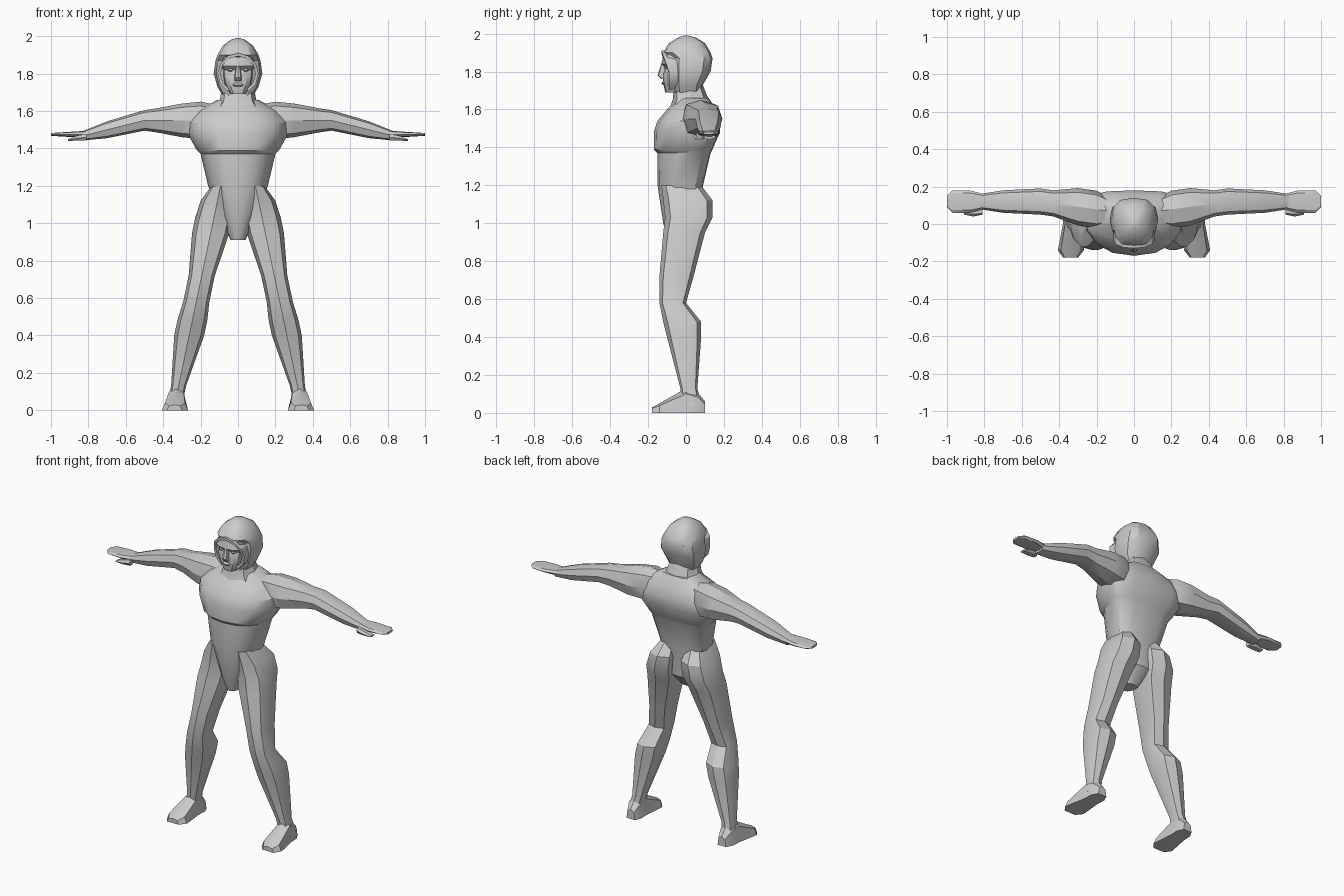
import bpy, bmesh, math
from mathutils import Vector

cube = bpy.data.objects.get("Cube")
if cube:
    bpy.data.objects.remove(cube, do_unlink=True)

grey = (.6, .6, .6, 1)
clay = bpy.data.materials.new("clay_grey")
clay.use_nodes = True
clay.diffuse_color = grey
clay.node_tree.nodes["Principled BSDF"].inputs["Base Color"].default_value = grey


def rounded(sine, power):
    """Square off a circle coordinate while keeping its sign."""
    return math.copysign(abs(sine) ** power, sine)


def outline(centre, half, low, high, sides, middle, low_power, high_power):
    """Rounded section from low to high, widest at the middle fraction."""
    points = []
    widest = low + (high - low) * middle
    for i in range(sides):
        angle = math.tau * i / sides
        cosine, sine = math.cos(angle), math.sin(angle)
        power = high_power if sine > 0 else low_power
        reach = high - widest if sine > 0 else widest - low
        points.append((centre + half * rounded(cosine, power),
                       widest + reach * rounded(sine, power)))
    return points


def place(axis, at, across, along):
    """Put a section point in space, the section lying across the axis."""
    if axis == "x":
        return Vector((at, across, along))
    if axis == "y":
        return Vector((across, at, along))
    return Vector((across, along, at))


def skin(name, rings, side=1):
    """Join rings of points into one closed body."""
    bm = bmesh.new()
    loops = []
    for ring in rings:
        loops.append([bm.verts.new((point.x * side, point.y, point.z)) for point in ring])
    for first, second in zip(loops, loops[1:]):
        for i, corner in enumerate(first):
            bm.faces.new((first[i - 1], corner, second[i], second[i - 1]))
    bm.faces.new(loops[0])
    bm.faces.new(loops[-1])
    bmesh.ops.recalc_face_normals(bm, faces=bm.faces)
    mesh = bpy.data.meshes.new(name)
    bm.to_mesh(mesh)
    bm.free()
    mesh.materials.append(clay)
    body = bpy.data.objects.new(name, mesh)
    bpy.context.collection.objects.link(body)
    bpy.ops.object.select_all(action="DESELECT")
    body.select_set(True)
    bpy.context.view_layer.objects.active = body
    bpy.ops.object.shade_smooth_by_angle(angle=math.radians(30))


def centre_line(at):
    return 0


def loft(name, axis, rows, path=centre_line, side=1, sides=8,
         middle=.5, low_power=.75, high_power=.75):
    """Loft rows of (position, half width, low, high) along a path."""
    rings = []
    for at, half, low, high in rows:
        points = outline(path(at), half, low, high, sides, middle, low_power, high_power)
        rings.append([place(axis, at, across, along) for across, along in points])
    skin(name, rings, side)


def arm_line(x):
    """The arm drifts back until the elbow."""
    return min(.12, .05 + .14 * x)


def arm_height(x):
    """The forearm slopes down past the elbow."""
    return 1.55 - max(0, x - .5) / 4


def hand_line(x):
    return .12


def thumb_line(x):
    return .07


def leg_line(z):
    """The legs spread evenly towards the ground."""
    return .345 - .21 * z


def foot_line(y):
    return .33 - y / 20


def eye_line(z):
    return .04


# Torso, from the groin over the chest ledge to the shoulders
loft("torso", "z", [
    (.91, .04, -.09, 0), (1, .08, -.12, .08), (1.2, .16, -.15, .09),
    (1.37, .2, -.15, .13), (1.39, .22, -.17, .14), (1.48, .27, -.17, .18),
    (1.54, .27, -.15, .18), (1.6, .22, -.1, .16), (1.66, .11, -.04, .12)],
    sides=16, middle=.65, low_power=.9, high_power=.65)

# Neck
loft("neck", "z", [(1.6, .14, -.09, .14), (1.65, .1, -.07, .12), (1.75, .08, -.06, .08)])

# Hood
loft("hood", "z", [
    (1.68, .08, -.06, .08), (1.73, .11, -.07, .09), (1.8, .13, -.08, .13),
    (1.87, .12, -.08, .14), (1.9, .11, -.12, .13), (1.95, .08, -.09, .1),
    (1.98, .04, -.04, .05), (1.99, .01, -.01, .01)], sides=12)

# Raised hood edge arching around the face
rim = []
arch_radius, arch_height = .11, 1.8
for step in range(-5, 6):
    angle = math.radians(30 * step)
    outer = Vector((math.sin(angle), 0, math.cos(angle))) * arch_radius
    inner = outer * .85
    centre = Vector((0, -.04, arch_height))
    forward = Vector((0, -.05 - .04 * max(0, math.cos(angle)), 0))
    rim.append([centre + outer, centre + outer + forward,
                centre + inner + forward, centre + inner])
skin("hood_rim", rim)

# Face with a brow, nose and mouth
loft("face", "z", [
    (1.69, .04, -.11, 0), (1.74, .07, -.12, 0), (1.79, .08, -.12, 0),
    (1.82, .08, -.11, 0), (1.84, .09, -.13, 0), (1.89, .08, -.12, 0)], sides=12)
loft("nose", "z", [(1.76, .02, -.13, -.1), (1.78, .02, -.15, -.1), (1.84, .01, -.13, -.1)])
loft("lips", "z", [(1.73, .02, -.12, -.1), (1.74, .03, -.13, -.1), (1.75, .02, -.12, -.1)])

for label, side in (("left", 1), ("right", -1)):
    # Eye
    loft(label + "_eye", "z", [(1.81, .01, -.11, -.08), (1.82, .02, -.12, -.08),
                               (1.83, .01, -.11, -.08)], eye_line, side, sides=6)

    # Arm, from the shoulder to the wrist
    arm = []
    for x, depth, height in ((.1, .06, .08), (.2, .1, .1), (.3, .1, .09), (.43, .07, .065),
                             (.5, .07, .055), (.7, .06, .045), (.83, .04, .025)):
        arm.append((x, depth, arm_height(x) - height, arm_height(x) + height))
    loft(label + "_arm", "x", arm, arm_line, side)

    # Hand, thinning towards the fingertips, and thumb
    hand = []
    for x, depth in ((.8, .04), (.88, .06), (.97, .06), (1, .03)):
        thickness = .02 - (x - .8) / 16
        hand.append((x, depth, 1.475 - thickness, 1.475 + thickness))
    loft(label + "_hand", "x", hand, hand_line, side)
    loft(label + "_thumb", "x", [(.81, .02, 1.44, 1.48), (.86, .03, 1.44, 1.47),
                                 (.91, .02, 1.44, 1.45)], thumb_line, side, sides=6)

    # Leg, with the buttock, knee and calf
    loft(label + "_leg", "z", [
        (1.2, .05, -.13, .08), (1.12, .09, -.12, .14), (1.03, .1, -.11, .14),
        (.95, .1, -.12, .1), (.72, .07, -.14, .04), (.58, .07, -.14, 0),
        (.48, .08, -.12, .08), (.4, .08, -.1, .08), (.13, .04, -.03, .06),
        (.04, .04, -.03, .08)], leg_line, side)

    # Foot, flat underneath
    loft(label + "_foot", "y", [
        (.1, .03, 0, .06), (.06, .05, 0, .11), (0, .05, 0, .13),
        (-.14, .07, 0, .05), (-.18, .04, 0, .03)], foot_line, side, middle=0)
